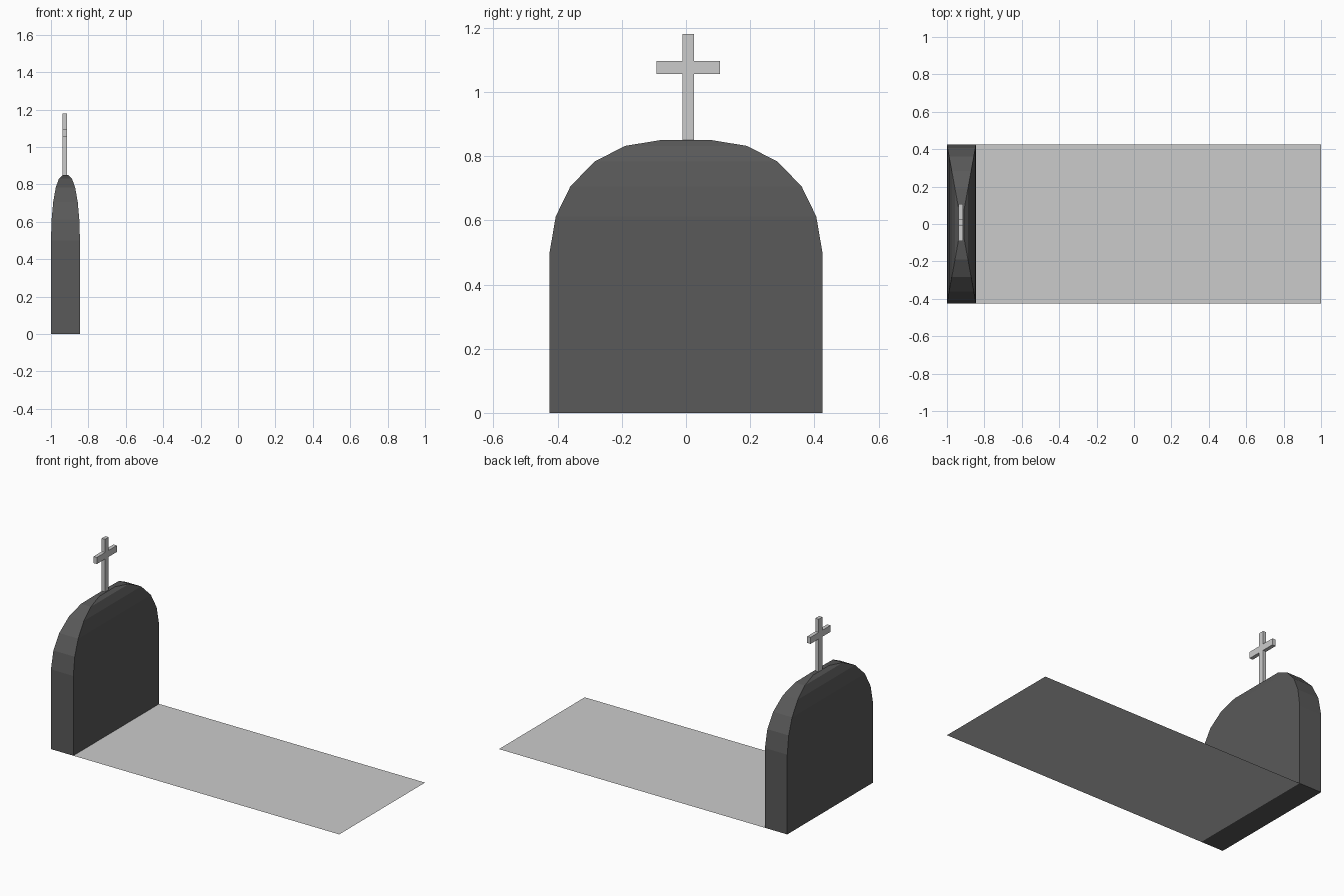
import bpy, bmesh

if "Cube" in bpy.data.objects:
    bpy.data.objects.remove(bpy.data.objects["Cube"])

CX, HX, HY = -0.9225, 0.0775, 0.425   # headstone centre and half sizes


def finish(name, bm):
    bmesh.ops.recalc_face_normals(bm, faces=bm.faces[:])
    me = bpy.data.meshes.new(name)
    bm.to_mesh(me)
    bm.free()
    ob = bpy.data.objects.new(name, me)
    bpy.context.collection.objects.link(ob)
    return ob


# Headstone: rectangular rings shrinking along a rounded profile (scale, z)
profile = [(1, 0), (1, 0.5), (0.955, 0.612), (0.847, 0.706), (0.668, 0.784),
           (0.444, 0.832), (0.185, 0.85)]
bm = bmesh.new()
rings = [[bm.verts.new((CX + sx * HX * s, sy * HY * s, z))
          for sx, sy in ((-1, -1), (1, -1), (1, 1), (-1, 1))] for s, z in profile]
for a, b in zip(rings, rings[1:]):
    for i in range(4):
        j = (i + 1) % 4
        bm.faces.new((a[i], a[j], b[j], b[i]))
bm.faces.new(rings[0][::-1])
bm.faces.new(rings[-1])
headstone = finish("headstone", bm)
stone = bpy.data.materials.new("dark_stone")
stone.diffuse_color = (0.1, 0.1, 0.1, 1)
stone.use_nodes = True
stone.node_tree.nodes["Principled BSDF"].inputs["Base Color"].default_value = stone.diffuse_color
headstone.data.materials.append(stone)

# Cross: one outline extruded through its thickness
yc = 0.007
half = [(0.018, 0.85), (0.018, 1.056), (0.099, 1.056), (0.099, 1.097),
        (0.018, 1.097), (0.018, 1.18)]
outline = [(yc + y, z) for y, z in half] + [(yc - y, z) for y, z in reversed(half)]
bm = bmesh.new()
face = bm.faces.new([bm.verts.new((-0.938, y, z)) for y, z in outline])
ext = bmesh.ops.extrude_face_region(bm, geom=[face], use_keep_orig=True)
moved = [v for v in ext["geom"] if isinstance(v, bmesh.types.BMVert)]
bmesh.ops.translate(bm, verts=moved, vec=(0.023, 0, 0))
finish("cross", bm)

# Grave slab: a single flat sheet in front of the headstone
bm = bmesh.new()
x0 = CX + HX
bm.faces.new([bm.verts.new(p) for p in
              ((x0, -HY, 0), (1, -HY, 0), (1, HY, 0), (x0, HY, 0))])
finish("grave_slab", bm)
